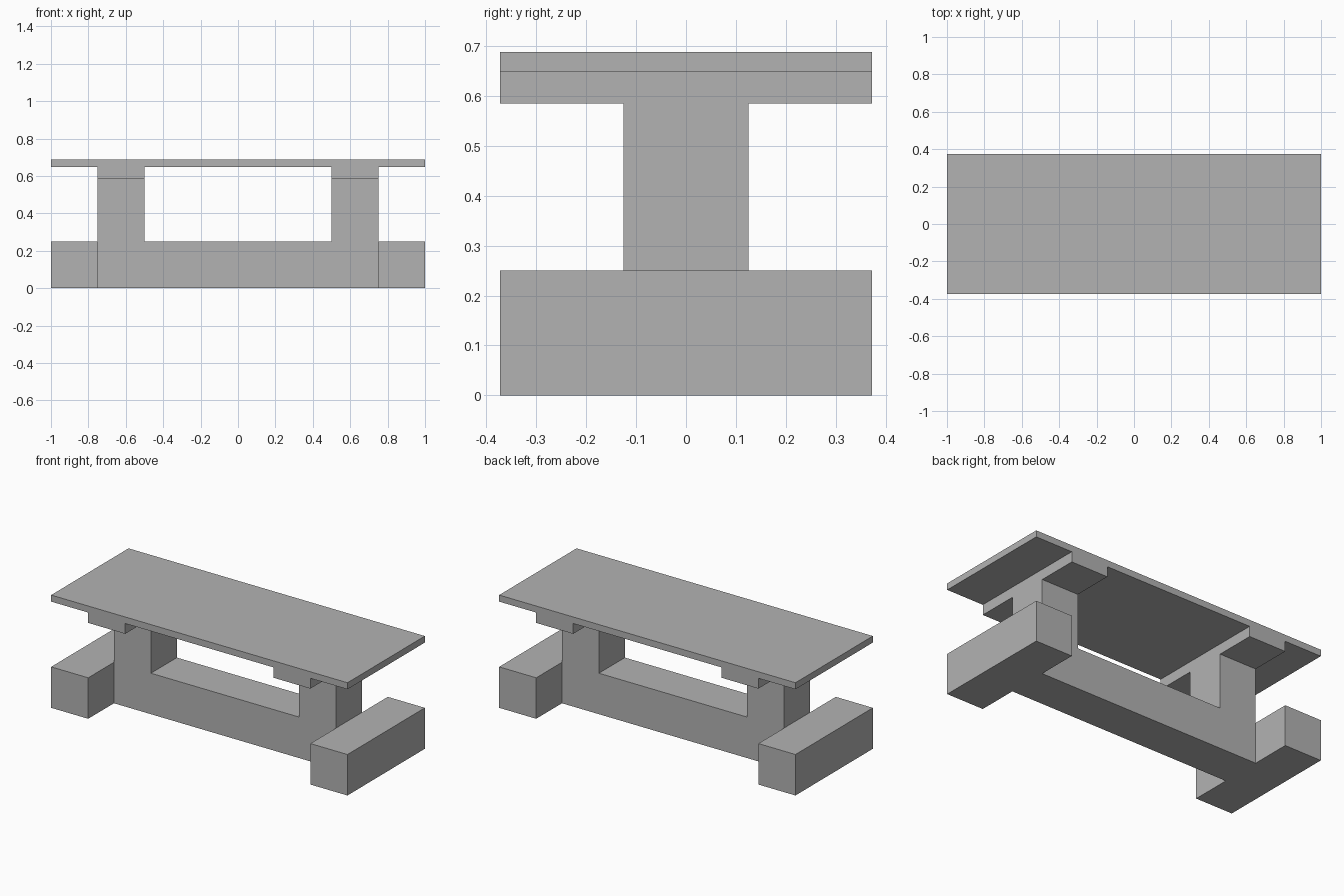
import bpy
import bmesh

old = bpy.data.objects.get("Cube")
if old:
    bpy.data.objects.remove(old, do_unlink=True)

# Key sizes
HALF_DEPTH, POST_HALF_DEPTH = 0.373, 0.125
END, POST_OUT, POST_IN = 1.0, 0.75, 0.5
SEAT_Z, BAR_Z, TOP_Z, HEIGHT = 0.25, 0.585, 0.648, 0.688

grey = bpy.data.materials.new("plain_grey")
grey.use_nodes = True
colour = (0.45, 0.45, 0.45, 1)
grey.diffuse_color = colour
grey.node_tree.nodes["Principled BSDF"].inputs["Base Color"].default_value = colour


def extrude_profile(name, points, half_depth):
    """Extrude an x-z outline symmetrically along y."""
    bm = bmesh.new()
    face = bm.faces.new([bm.verts.new((x, -half_depth, z)) for x, z in points])
    result = bmesh.ops.extrude_face_region(bm, geom=[face])
    moved = [v for v in result["geom"] if isinstance(v, bmesh.types.BMVert)]
    bmesh.ops.translate(bm, verts=moved, vec=(0, 2 * half_depth, 0))
    bmesh.ops.recalc_face_normals(bm, faces=bm.faces)
    mesh = bpy.data.meshes.new(name)
    bm.to_mesh(mesh)
    bm.free()
    mesh.materials.append(grey)
    obj = bpy.data.objects.new(name, mesh)
    bpy.context.collection.objects.link(obj)
    return obj


def block(name, x0, x1, z0, z1):
    return extrude_profile(name, [(x0, z0), (x1, z0), (x1, z1), (x0, z1)], HALF_DEPTH)


# U-shaped frame: floor beam with two posts
half = [(POST_OUT, 0), (POST_OUT, BAR_Z), (POST_IN, BAR_Z), (POST_IN, SEAT_Z)]
extrude_profile("beam_and_posts", half + [(-x, z) for x, z in reversed(half)], POST_HALF_DEPTH)

# Bench seats and crossbars at both ends
for side, s in (("left", 1), ("right", -1)):
    block(side + "_bench", *sorted((s * POST_OUT, s * END)), 0, SEAT_Z)
    block(side + "_crossbar", *sorted((s * POST_IN, s * POST_OUT)), BAR_Z, TOP_Z)

# Table top
block("table_top", -END, END, TOP_Z, HEIGHT)
